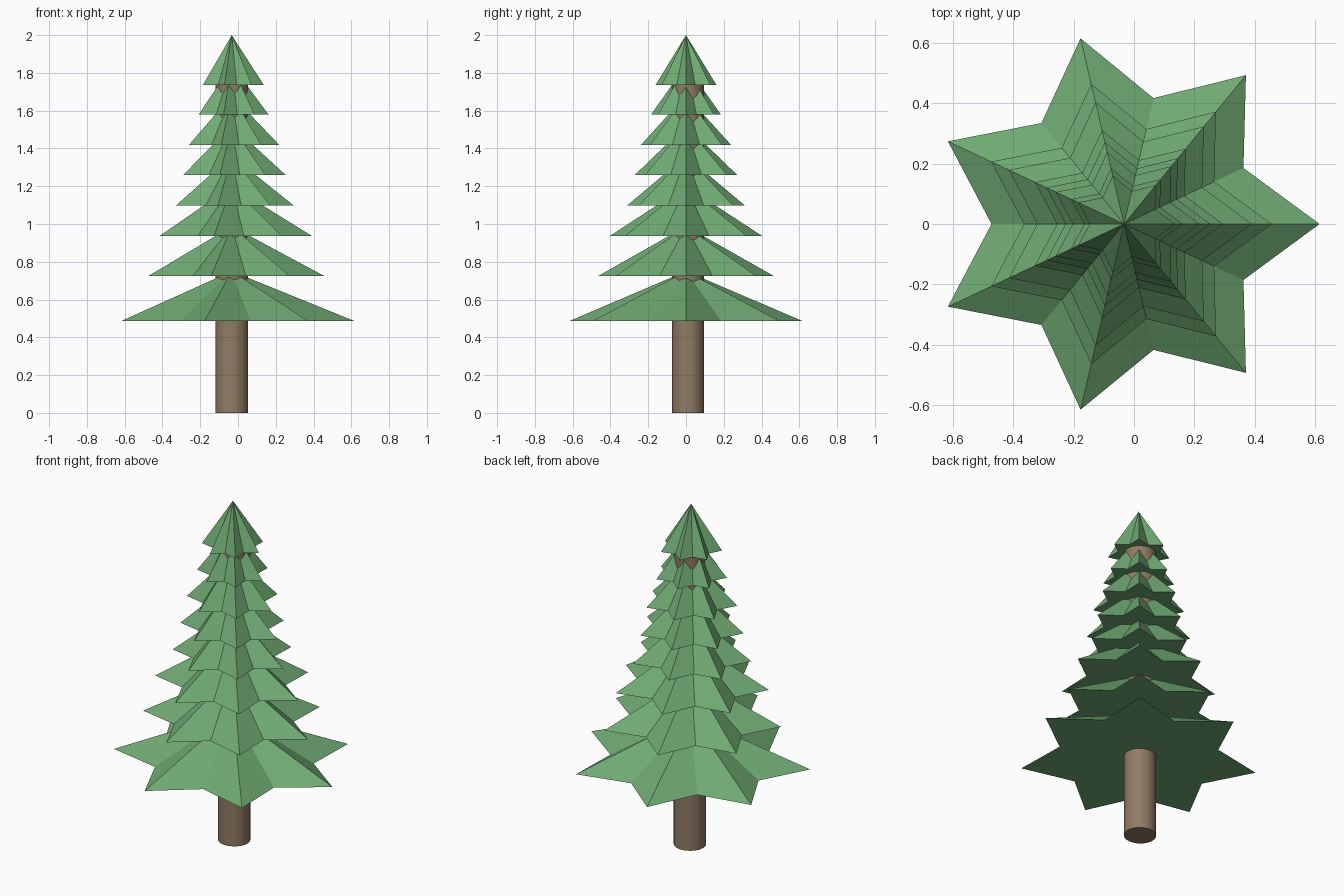
import bpy, bmesh
from math import sin, cos, pi

if "Cube" in bpy.data.objects:
    bpy.data.objects.remove(bpy.data.objects["Cube"])

CX = -0.033        # tree axis offset
SQUASH = 0.974     # slight flattening in y
POINTS = 7
INNER = 0.678      # notch radius / tip radius
HEIGHT = 0.263     # height of every tier


def material(name, rgb):
    m = bpy.data.materials.new(name)
    m.diffuse_color = (*rgb, 1)
    m.use_nodes = True
    m.node_tree.nodes["Principled BSDF"].inputs["Base Color"].default_value = m.diffuse_color
    return m


green = material("needles", (0.16, 0.40, 0.17))
brown = material("bark", (0.28, 0.20, 0.13))


def star_tier(name, z, radius):
    """Star-based pyramid with a flat underside."""
    bm = bmesh.new()
    ring = []
    for i in range(POINTS * 2):
        a = pi * i / POINTS
        r = radius * (INNER if i % 2 else 1)
        ring.append(bm.verts.new((r * cos(a), r * sin(a) * SQUASH, 0)))
    apex = bm.verts.new((0, 0, HEIGHT))
    for i, v in enumerate(ring):
        bm.faces.new((v, ring[(i + 1) % len(ring)], apex))
    bm.faces.new(ring[::-1])
    mesh = bpy.data.meshes.new(name)
    bm.to_mesh(mesh)
    bm.free()
    ob = bpy.data.objects.new(name, mesh)
    ob.location = (CX, 0, z)
    mesh.materials.append(green)
    bpy.context.collection.objects.link(ob)


# branch tiers, bottom to top: base height, tip radius
tiers = [(0.487, 0.648), (0.725, 0.489), (0.937, 0.424), (1.098, 0.328),
         (1.259, 0.286), (1.419, 0.251), (1.579, 0.195), (1.737, 0.169)]
for n, (z, r) in enumerate(tiers, 1):
    star_tier(f"branch_tier_{n}", z, r)

# trunk, running up to the underside of the top tier
TOP = 1.745
bpy.ops.mesh.primitive_cylinder_add(vertices=32, radius=0.087, depth=TOP,
                                    location=(CX, 0.011, TOP / 2))
trunk = bpy.context.object
trunk.name = "trunk"
trunk.scale.y = SQUASH
trunk.data.materials.append(brown)
bpy.ops.object.shade_smooth_by_angle()
